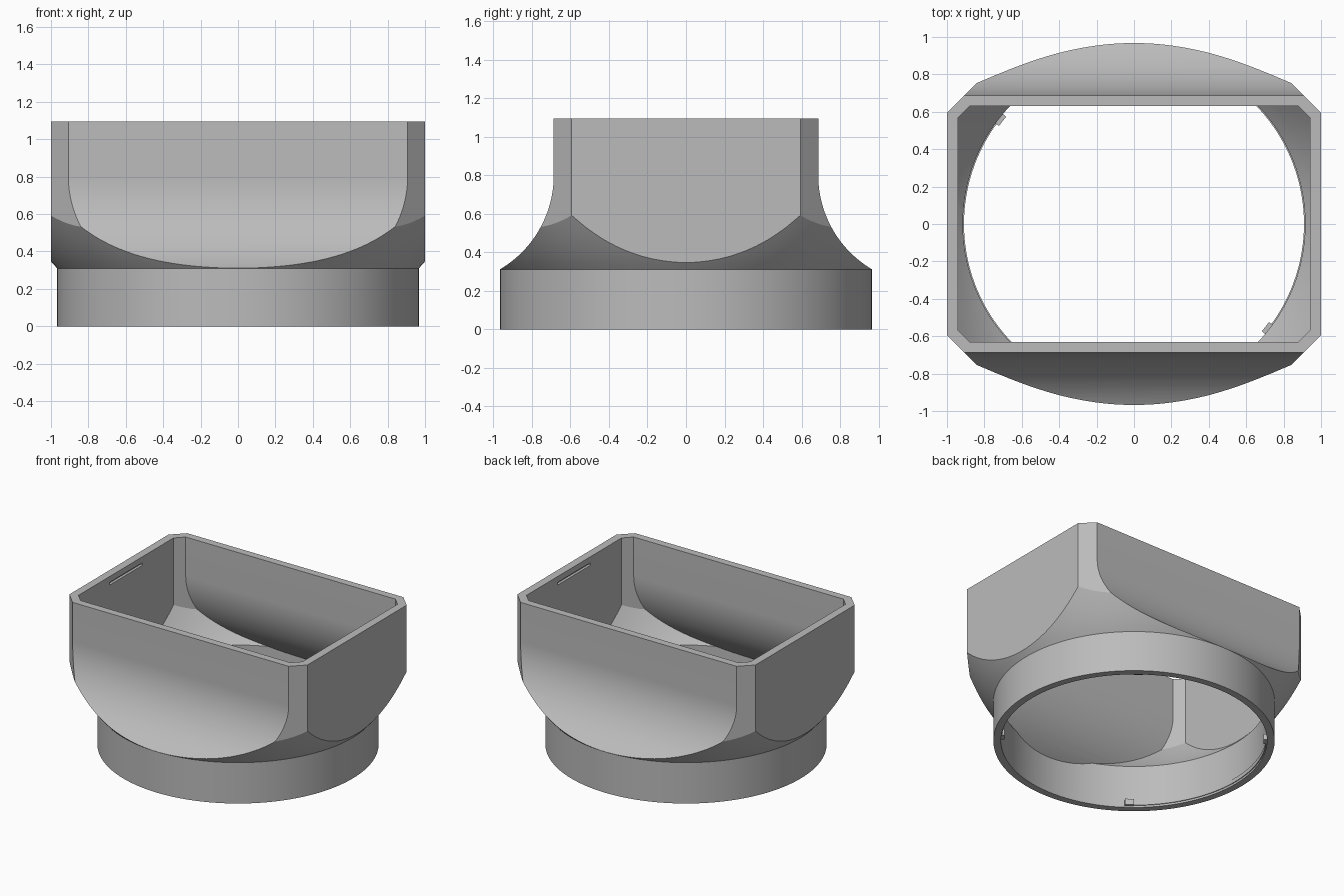
import bpy, bmesh, math
from mathutils import Matrix, Vector

if "Cube" in bpy.data.objects:
    bpy.data.objects.remove(bpy.data.objects["Cube"], do_unlink=True)

grey = bpy.data.materials.new("satin grey")
grey.use_nodes = True
grey.diffuse_color = (0.5, 0.5, 0.5, 1)
grey.node_tree.nodes["Principled BSDF"].inputs["Base Color"].default_value = (0.5, 0.5, 0.5, 1)


def make(name, bm):
    bmesh.ops.remove_doubles(bm, verts=bm.verts, dist=1e-5)
    bmesh.ops.recalc_face_normals(bm, faces=bm.faces)
    mesh = bpy.data.meshes.new(name)
    bm.to_mesh(mesh)
    bm.free()
    mesh.materials.append(grey)
    obj = bpy.data.objects.new(name, mesh)
    bpy.context.collection.objects.link(obj)
    return obj


def prism(name, outline, offset):
    """Extrude a closed outline of 3D points along offset."""
    bm = bmesh.new()
    face = bm.faces.new([bm.verts.new(p) for p in outline])
    out = bmesh.ops.extrude_face_region(bm, geom=[face])
    moved = [v for v in out["geom"] if isinstance(v, bmesh.types.BMVert)]
    bmesh.ops.translate(bm, verts=moved, vec=offset)
    return make(name, bm)


def lathe(name, profile, steps=144):
    """Revolve (radius, z) points into a closed solid."""
    bm = bmesh.new()
    rings = [[bm.verts.new((r * math.cos(a), r * math.sin(a), z))
              for a in (math.tau * i / steps for i in range(steps))] for r, z in profile]
    for low, high in zip(rings, rings[1:]):
        for i in range(steps):
            j = (i + 1) % steps
            bm.faces.new((low[i], low[j], high[j], high[i]))
    bm.faces.new(rings[0][::-1])
    bm.faces.new(rings[-1])
    return make(name, bm)


def combine(obj, other, operation):
    mod = obj.modifiers.new("cut", "BOOLEAN")
    mod.operation, mod.solver, mod.object = operation, "EXACT", other
    bpy.context.view_layer.objects.active = obj
    bpy.ops.object.modifier_apply(modifier=mod.name)
    bpy.data.objects.remove(other, do_unlink=True)


def smooth(obj):
    bpy.ops.object.select_all(action="DESELECT")
    obj.select_set(True)
    bpy.context.view_layer.objects.active = obj
    bpy.ops.object.shade_smooth_by_angle(angle=math.radians(18))


BOWL = [(0.967, 0.31), (1.0, 0.347), (1.03, 0.385), (1.06, 0.426), (1.09, 0.47),
        (1.125, 0.526), (1.166, 0.597), (1.2, 0.66), (1.25, 0.78)]


def shell(name, half_x, half_y, corner, shrink, lift, dip, bottom, top):
    """Round collar and bowl, trimmed by a flared front/back and a chamfered box."""
    bowl = [(r - shrink, z + lift) for r, z in BOWL]
    body = lathe(name, [(bowl[0][0], bottom)] + bowl + [(bowl[-1][0], top)])
    # Flare: straight wall running into a quarter-like arc
    centre_y, centre_z = 1.254, 0.8
    radius, steps = centre_y - half_y, 24
    end = math.asin(dip / radius)
    side = [(half_y, top + 0.1)]
    for i in range(steps + 1):
        a = end * i / steps
        side.append((centre_y - radius * math.cos(a), centre_z - radius * math.sin(a)))
    side += [(1.15, side[-1][1]), (1.15, bottom - 0.1)]
    loop = side + [(-y, z) for y, z in reversed(side)]
    combine(body, prism("flare", [(-1.5, y, z) for y, z in loop], (3, 0, 0)), "INTERSECT")
    # Flat sides and chamfered corners
    edge, wide = corner - half_x, 1.2
    quarter = [(half_x, edge), (corner - wide, wide)]
    plan = quarter + [(-x, y) for x, y in reversed(quarter)]
    plan += [(-x, -y) for x, y in plan]
    combine(body, prism("box", [(x, y, bottom - 0.2) for x, y in plan],
                        (0, 0, top - bottom + 0.4)), "INTERSECT")
    return body


# Hood: outer shell minus the matching inner shell
hood = shell("hood", 1.0, 0.687, 1.594, 0, 0, 0.49, 0.0, 1.095)
cavity = shell("cavity", 0.94, 0.63, 1.51, 0.052, 0.015, 0.55, -0.1, 1.3)
combine(hood, cavity, "DIFFERENCE")

# Shallow slots near the top of both side walls
for s in (-1, 1):
    slot = [(s * 0.92, y, z) for y, z in ((-0.2, 1.03), (0.2, 1.03), (0.2, 1.05), (-0.2, 1.05))]
    combine(hood, prism("slot", slot, (s * 0.04, 0, 0)), "DIFFERENCE")
smooth(hood)


def sector(name, start, end, inner, low, high):
    """Thin curved strip on the inside of the collar."""
    n = max(2, int((end - start) / 2.5))
    angles = [math.radians(start + (end - start) * i / n) for i in range(n + 1)]
    arc = [(inner * math.cos(a), inner * math.sin(a), low) for a in angles]
    arc += [(0.93 * math.cos(a), 0.93 * math.sin(a), low) for a in reversed(angles)]
    smooth(prism(name, arc, (0, 0, high - low)))


# Mounting lips and locking tabs inside the collar
for k, turn in enumerate((0, 180)):
    sector(f"mount_lip_{k + 1}", turn - 40, turn + 50, 0.909, 0.015, 0.045)
for k in range(4):
    sector(f"lock_tab_{k + 1}", 50 + 90 * k, 54 + 90 * k, 0.892, 0.01, 0.055)
